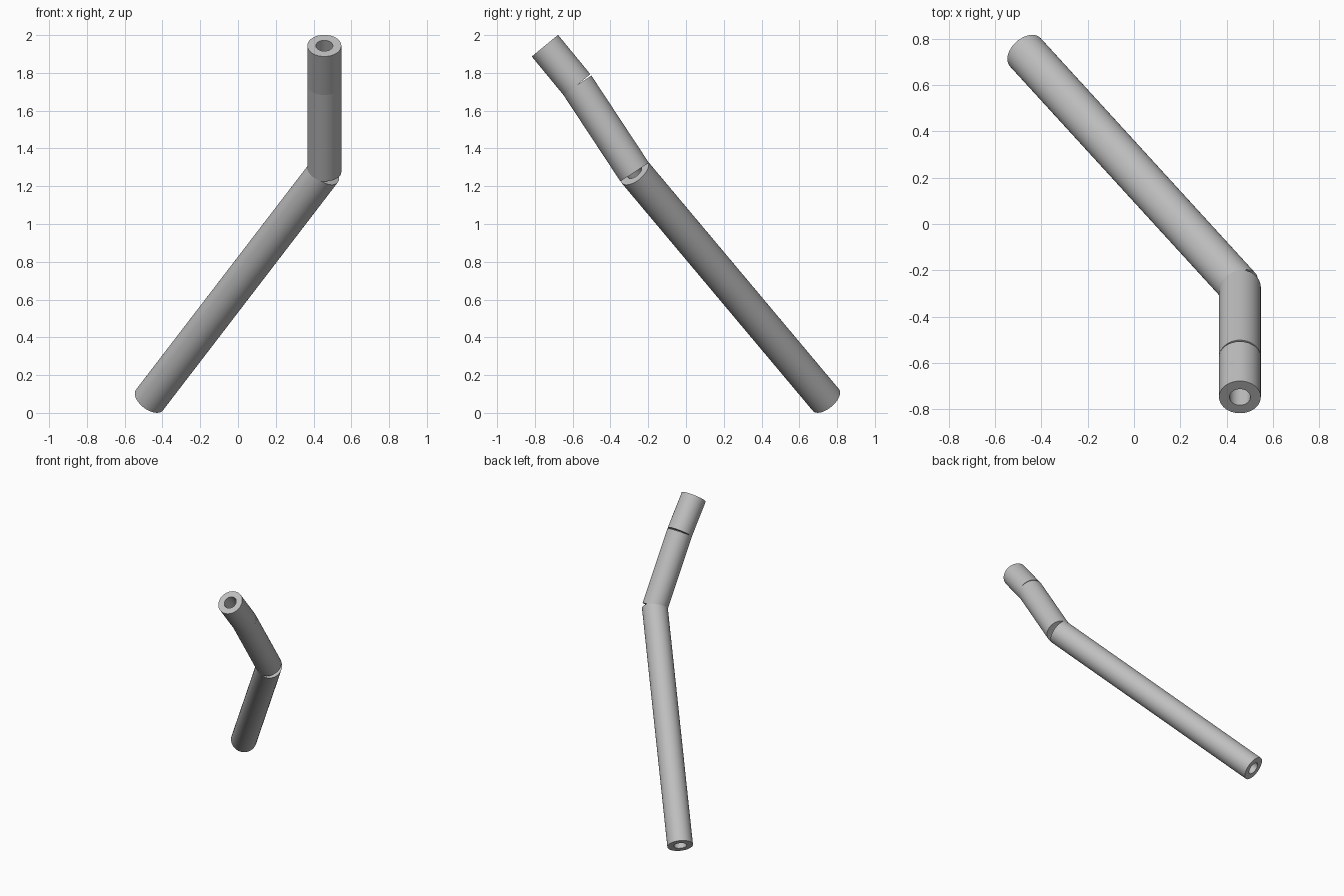
import bpy
import bmesh
import math
from mathutils import Vector

cube = bpy.data.objects.get("Cube")
if cube:
    bpy.data.objects.remove(cube, do_unlink=True)

OUTER, INNER, SIDES = 0.09, 0.045, 48

# One plain grey for the whole pipe
grey = bpy.data.materials.new("light_grey")
grey.use_nodes = True
colour = (0.52, 0.52, 0.52, 1)
grey.diffuse_color = colour
grey.node_tree.nodes["Principled BSDF"].inputs["Base Color"].default_value = colour


def pipe(name, start, end):
    """Square-cut hollow pipe: a rectangular wall profile spun about its axis."""
    start, end = Vector(start), Vector(end)
    axis = end - start
    length = axis.length
    bm = bmesh.new()
    wall = [(INNER, 0), (OUTER, 0), (OUTER, length), (INNER, length)]
    verts = [bm.verts.new((r, 0, z)) for r, z in wall]
    edges = [bm.edges.new((verts[i], verts[(i + 1) % 4])) for i in range(4)]
    bmesh.ops.spin(bm, geom=verts + edges, cent=(0, 0, 0), axis=(0, 0, 1),
                   angle=math.tau, steps=SIDES, use_merge=True)
    bmesh.ops.remove_doubles(bm, verts=bm.verts, dist=0.0001)
    bmesh.ops.recalc_face_normals(bm, faces=bm.faces)
    mesh = bpy.data.meshes.new(name)
    bm.to_mesh(mesh)
    bm.free()
    mesh.materials.append(grey)
    obj = bpy.data.objects.new(name, mesh)
    obj.location = start
    obj.rotation_euler = axis.to_track_quat('Z', 'Y').to_euler()
    bpy.context.collection.objects.link(obj)
    bpy.ops.object.select_all(action='DESELECT')
    obj.select_set(True)
    bpy.context.view_layer.objects.active = obj
    bpy.ops.object.shade_smooth_by_angle(angle=math.radians(30))


# Centre line points, bottom to top; the square cuts leave open wedges at the bends
points = [(-0.469, 0.741, 0.068), (0.457, -0.272, 1.275),
          (0.457, -0.576, 1.736), (0.457, -0.747, 1.944)]
names = ["long_lower_pipe", "middle_pipe", "short_top_pipe"]
for name, start, end in zip(names, points, points[1:]):
    pipe(name, start, end)
